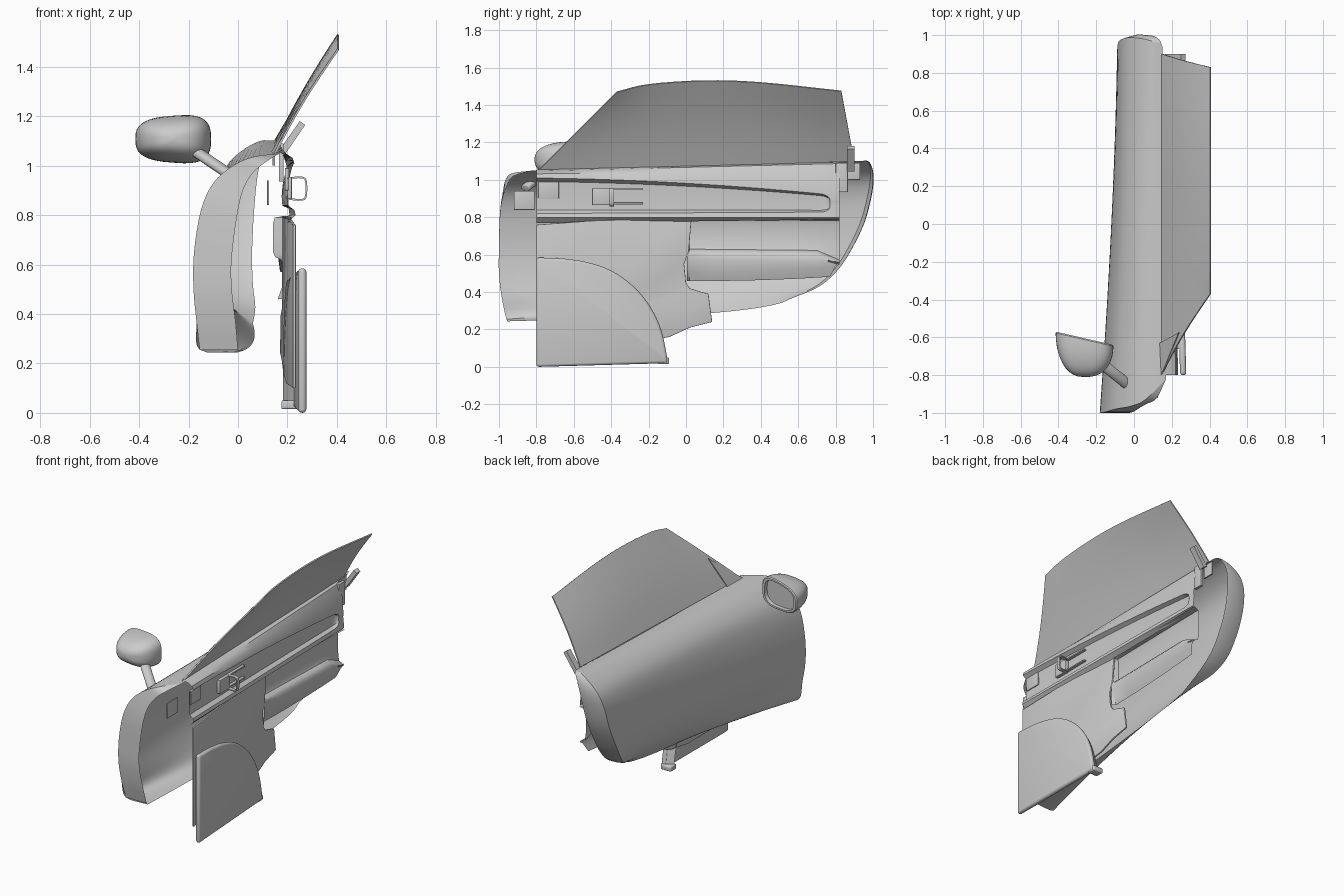
import bpy, bmesh, math
from mathutils import Vector as V

if "Cube" in bpy.data.objects:
    bpy.data.objects.remove(bpy.data.objects["Cube"])


def make(name, verts, faces, bevel=0, thick=0):
    me = bpy.data.meshes.new(name)
    me.from_pydata([tuple(v) for v in verts], [], faces)
    bm = bmesh.new()
    bm.from_mesh(me)
    bmesh.ops.remove_doubles(bm, verts=bm.verts, dist=1e-5)
    bmesh.ops.recalc_face_normals(bm, faces=bm.faces)
    bm.to_mesh(me)
    bm.free()
    ob = bpy.data.objects.new(name, me)
    bpy.context.collection.objects.link(ob)
    if thick:
        m = ob.modifiers.new("thick", 'SOLIDIFY')
        m.thickness, m.offset = thick, 0
    if bevel:
        m = ob.modifiers.new("bevel", 'BEVEL')
        m.width, m.segments, m.limit_method = bevel, 3, 'ANGLE'
    if thick or bevel:
        dg = bpy.context.evaluated_depsgraph_get()
        ob.data = bpy.data.meshes.new_from_object(ob.evaluated_get(dg))
        ob.modifiers.clear()
    ob.data.shade_smooth()
    ob.data.set_sharp_from_angle(angle=math.radians(35))
    return ob


def loft(name, rows, closed=False, caps=False, **kw):
    n = len(rows[0])
    verts = [p for r in rows for p in r]
    faces = [(i*n+j, i*n+(j+1) % n, (i+1)*n+(j+1) % n, (i+1)*n+j)
             for i in range(len(rows)-1) for j in range(n if closed else n-1)]
    if caps:
        faces += [tuple(range(n)), tuple(range(len(verts)-n, len(verts)))]
    return make(name, verts, faces, **kw)


def prism(name, yz, x0, x1, bevel=0, lean=0):
    # side outline extruded along x; lean moves the front end inward
    return loft(name, [[(x-lean*y, y, z) for y, z in yz] for x in (x0, x1)], True, True, bevel=bevel)


def box(name, x0, x1, y0, y1, z0, z1, bevel=0.004):
    return prism(name, [(y0, z0), (y1, z0), (y1, z1), (y0, z1)], x0, x1, bevel)


def smooth(pts, n=4):
    # Catmull-Rom curve through the points
    p = [V(q) for q in pts]
    p = [2*p[0]-p[1]] + p + [2*p[-1]-p[-2]]
    out = []
    for i in range(1, len(p)-2):
        a, b, c, d = p[i-1:i+3]
        for k in range(n):
            t = k/n
            out.append(0.5*(2*b+(c-a)*t+(2*a-5*b+4*c-d)*t*t+(3*b-a-3*c+d)*t**3))
    return out + [p[-2]]


def through(a, m, b, u):
    a, m, b = V(a), V(m), V(b)
    return a*(2*u-1)*(u-1) + m*4*u*(1-u) + b*u*(2*u-1)


# Outer skin: lengthwise rows from window sill down to the tucked-under bottom edge
front = [(.17, -.82, 1.05), (.06, -.93, 1.035), (-.02, -.965, 1.0), (-.10, -.98, .93),
         (-.15, -.995, .82), (-.178, -1, .65), (-.18, -1, .5), (-.168, -.985, .37),
         (-.155, -.96, .255), (0, -.95, .245)]
mid = [(.15, 0, 1.07), (.07, 0, 1.06), (-.005, 0, 1.02), (-.065, 0, .95), (-.10, 0, .84),
       (-.118, 0, .70), (-.115, 0, .58), (-.075, 0, .44), (-.01, .02, .34), (.06, .1, .285)]
rear = [(.15, .94, 1.10), (.09, .97, 1.10), (.015, .985, 1.06), (-.045, .985, 1.0),
        (-.078, .97, .91), (-.088, .935, .78), (-.088, .875, .65), (-.075, .80, .53),
        (-.03, .70, .435), (.06, .55, .36)]
N = 28
loft("outer_skin", [smooth([through(f, m, r, i/N) for f, m, r in zip(front, mid, rear)])
                    for i in range(N+1)])

# Folded returns on the front and rear edges of the skin
fw = [0, .06, .08, .12, .145, .152, .155, .158, .155]
rw = [0, .045, .09, .13, .15, .15, .145, .135, .10, 0]
f_in = [(x+w, y+.12*(i < 3)*w, z-.03*min(1, i/2)*(i < 6))
        for i, ((x, y, z), w) in enumerate(zip(front, fw))]
r_in = [(x+w, y+.1*w, z-.06*w) for (x, y, z), w in zip(rear, rw)]
loft("front_return", [smooth(front[:9]), smooth(f_in)])
loft("rear_return", [smooth(rear), smooth([V(a).lerp(V(b), .5)+V((0, .09*w, 0))
                                           for a, b, w in zip(rear, r_in, rw)]), smooth(r_in)])

# Side window, leaning inward with a slight curve
top = smooth([(-.37, 1.47), (-.2, 1.51), (.1, 1.53), (.4, 1.52), (.83, 1.475)], 4)
rows = []
for i in range(9):
    t = i/8
    row = []
    for k, q in enumerate(top):
        s = k/(len(top)-1)
        y0, z0 = -.79+1.69*s, 1.05+.05*s
        y, z = y0+(q.x-y0)*t, z0+(q.y-z0)*t
        row.append((.15+.255*t-.012*math.sin(math.pi*t), y, z))
    rows.append(row)
loft("window_glass", rows, thick=.008)
make("window_corner_panel", [(.146, -.80, 1.045), (.138, -.63, 1.055), (.238, -.575, 1.235)],
     [(0, 1, 2)], thick=.006)

# Mirror head: superellipse rings closing to a dome, with a recessed glass at the back
def ring(y, s, tilt):
    out = []
    for k in range(40):
        a = 2*math.pi*k/40
        c, d = math.cos(a), math.sin(a)
        x = .153*s*math.copysign(abs(c)**.68, c)
        z = .095*s*math.copysign(abs(d)**.68, d)*(1+.8*x)
        out.append((-.262+x, y-tilt*.23*x, 1.107+z))
    return out

rings = [ring(-.63, .82, 1), ring(-.605, .84, 1), ring(-.605, .95, 1), ring(-.612, 1, 1)]
for k in range(1, 11):
    a = k/10*math.pi/2
    rings.append(ring(-.612-.198*math.sin(a), max(.01, math.cos(a)**.8), 1-k/10))
loft("mirror_head", rings, True, True)

# Mirror stalk
a, b = V((-.19, -.725, 1.07)), V((-.02, -.86, .955))
q = (b-a).to_track_quat('Z', 'Y')
loft("mirror_stalk", [[a.lerp(b, t)+q @ V((.03*math.cos(k*math.pi/8), .021*math.sin(k*math.pi/8), 0))
                       for k in range(16)] for t in (0, 1)], True, True, bevel=.006)

# Upper trim panel with a tapering recessed band, rounded off at its rear end
def trim(y):
    t = (y+.8)/1.62
    xf = .228-.025*t
    zt, gt, gb = 1.055+.04*t, 1.01-.02*t-.075*t*t, .82+.008*t
    e = max(0, min(1, (.77-y)/.05))
    e = math.sqrt(1-(1-e)**2)
    m, h, d = (gt+gb)/2, (gt-gb)/2*(.4+.6*e), .025*e
    return [V(p) for p in [(.15, y, zt), (xf-.035, y, zt-.008), (xf-.008, y, (zt+gt)/2),
            (xf, y, m+h), (xf-d, y, m+h*.8), (xf-d-.003, y, m), (xf-d, y, m-h*.8),
            (xf, y, m-h), (xf+.005, y, .80), (xf-.025, y, .768+.02*t)]]

loft("upper_trim", [trim(y) for y in [-.8+.11*i for i in range(14)]
                    + [.70, .72, .735, .75, .76, .767, .77, .82]])
box("trim_end_panel", .165, .185, .80, .865, .935, 1.09, .002)

# Inside door release: cup, open frame and side rails
box("release_cup", .19, .218, -.5, -.4, .865, .955)
frame = smooth([(.205, .865), (.26, .862), (.275, .88), (.275, .935), (.26, .952), (.205, .95)], 3)
loft("release_handle", [[(p.x, y, p.y) for p in frame] for y in (-.41, -.385)], thick=.007)
for i, z in enumerate((.868, .945)):
    box(f"release_rail_{i}", .195, .215, -.4, -.23, z, z+.01, .002)
box("front_bracket", .19, .206, -.79, -.68, .9, .99, .002)

# Lower trim panel, front portion
prism("lower_trim", [(-.8, .76), (-.5, .782), (0, .795), (.03, .795), (.015, .62), (-.01, .55),
                     (.0, .45), (.02, .42), (.12, .39), (.14, .24), (.02, .21), (-.09, .16),
                     (-.3, .12), (-.8, .1)], .178, .19, .003, lean=.055)

# Lower trim panel, rear portion: armrest recess above a padded bolster
sec = [(.21, .797), (.168, .79), (.162, .77), (.162, .65), (.17, .63), (.19, .622), (.203, .605),
       (.206, .57), (.198, .51), (.18, .46)]
rows = [[(.188, .005, z) for x, z in sec]]
for y in (.02, .15, .3, .45, .6, .7, .76, .82):
    t = y/.82
    rows.append([(x-.02*(1-t), y-.05*t*max(0, .56-z)/.1, z-.008*t+(.03*t*t if z < .52 else 0)
                  - (.05*max(0, y-.7)/.12 if .6 < z < .64 else 0)) for x, z in sec])
loft("armrest_panel", rows)

# Door pocket: front plate, rounded at the edge, with a rim running back along its arc
arc = smooth([(-.66, .58), (-.53, .56), (-.4, .515), (-.28, .43), (-.19, .32), (-.13, .19), (-.095, .02)], 4)
prism("pocket_front", [(-.8, 0), (-.8, .585)] + [tuple(p) for p in arc], .220, .253, .015, lean=.03)
loft("pocket_rim", [[(x-.03*p.x, -.8+(p.x+.8)*s, .01+p.y*s*s) for p in arc]
                    for x, s in ((.23, .99), (.205, .975), (.19, .96), (.178, .95))])
box("pocket_foot", .175, .25, -.15, -.09, .015, .05, .008)

# Hinge plate and rear latch pieces
box("hinge_plate", .118, .126, -.92, -.81, .84, .94, .001)
box("latch_plate", .14, .15, .85, .93, 1.0, 1.09, .002)
loft("latch_lever", [[(.165, y, 1.06), (.19, y, 1.045), (.272, y, 1.165), (.25, y, 1.18)]
                     for y in (.86, .90)], True, True)
